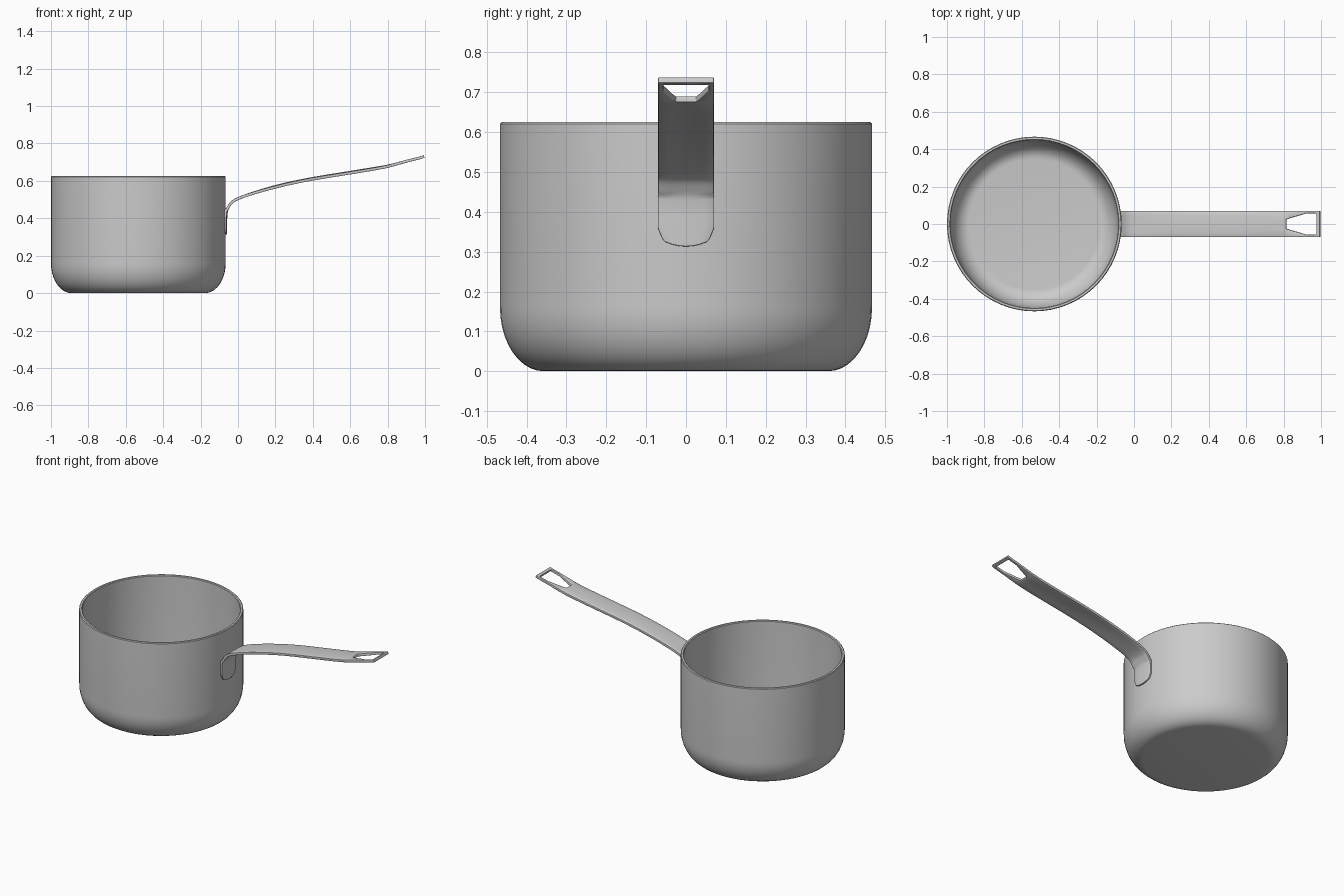
import bpy, bmesh, math
from mathutils import Vector

if "Cube" in bpy.data.objects:
    bpy.data.objects.remove(bpy.data.objects["Cube"])

CX, R, H, T = -0.533, 0.467, 0.625, 0.018


def finish(bm, name):
    bmesh.ops.recalc_face_normals(bm, faces=bm.faces)
    me = bpy.data.meshes.new(name)
    bm.to_mesh(me)
    bm.free()
    ob = bpy.data.objects.new(name, me)
    bpy.context.collection.objects.link(ob)
    return ob


def smooth(ob, angle):
    bpy.ops.object.select_all(action='DESELECT')
    ob.select_set(True)
    bpy.context.view_layer.objects.active = ob
    bpy.ops.object.shade_smooth_by_angle(angle=math.radians(angle))


def corner(r, z0, rx, rz, n=10):
    """Elliptical bottom corner, from the flat base up to the wall."""
    return [(r - rx + rx * math.sin(a), z0 + rz - rz * math.cos(a))
            for a in (math.pi / 2 * i / n for i in range(n + 1))]


# Pot body: lathed outer wall, rounded lip, inner wall
outer = [(0, 0)] + corner(R, 0, 0.11, 0.16)
lip = [(R, H - 0.004), (R - 0.004, H), (R - T + 0.004, H), (R - T, H - 0.004)]
inner = corner(R - T, 0.018, 0.10, 0.15)[::-1] + [(0, 0.018)]
bm = bmesh.new()
vs = [bm.verts.new((CX + r, 0, z)) for r, z in outer + lip + inner]
es = [bm.edges.new(p) for p in zip(vs, vs[1:])]
bmesh.ops.spin(bm, geom=vs + es, cent=(CX, 0, 0), axis=(0, 0, 1),
               angle=math.tau, steps=64, use_merge=True)
bmesh.ops.remove_doubles(bm, verts=bm.verts, dist=1e-5)
pot = finish(bm, "pot_body")
smooth(pot, 40)

# Handle strip: x, z of centre line, half width, half width of inner columns
keys = [(-0.065, 0.313, .053, .034), (-0.065, 0.36, .070, .045),
        (-0.064, 0.415, .070, .045), (-0.053, 0.457, .070, .045),
        (-0.005, 0.503, .070, .045), (0.17, 0.562, .070, .045),
        (0.36, 0.606, .070, .045), (0.60, 0.646, .070, .045),
        (0.76, 0.672, .070, .030), (0.815, 0.683, .070, .025),
        (0.92, 0.710, .070, .057), (0.978, 0.725, .070, .057),
        (0.995, 0.731, .070, .057)]
P = [Vector(k) for k in keys]
HOLE = (9, 11)


def catmull(i, t):
    a, b, c, d = P[max(i - 1, 0)], P[i], P[i + 1], P[min(i + 2, len(P) - 1)]
    v = 0.5 * (2 * b + (c - a) * t + (2 * a - 5 * b + 4 * c - d) * t * t
               + (3 * b - a - 3 * c + d) * t ** 3)
    lin = b.lerp(c, t)                      # widths stay straight
    return Vector((v[0], v[1], lin[2], lin[3]))


SUB = 5
line = [catmull(i, j / SUB) for i in range(len(P) - 1) for j in range(SUB)] + [P[-1]]
bm = bmesh.new()
rows = []
for i, p in enumerate(line):
    tan = line[min(i + 1, len(line) - 1)] - line[max(i - 1, 0)]
    n = Vector((-tan[1], tan[0])).normalized()
    # pad wraps the pot, the grip is slightly crowned, the tip is flat
    x = p[0]
    crown = 0.005 if x < -0.06 else 0.0 if x < 0 else -0.004 * max(0, min(1, x * 5, (0.9 - x) * 5))
    row = []
    for y in (-p[2], -p[3], -p[3] / 2, 0, p[3] / 2, p[3], p[2]):
        c = crown * (y / 0.07) ** 2
        dip = 0.012 * (y / p[2]) ** 2 * max(0, 1 - i / SUB)   # rounded foot
        row.append(bm.verts.new((x + n[0] * c, y, p[1] + n[1] * c + dip)))
    rows.append(row)
for i, (a, b) in enumerate(zip(rows, rows[1:])):
    in_hole = HOLE[0] * SUB <= i < HOLE[1] * SUB
    for j in range(6):
        if not (in_hole and 1 <= j <= 4):
            bm.faces.new((a[j], a[j + 1], b[j + 1], b[j]))
bmesh.ops.delete(bm, geom=[v for v in bm.verts if not v.link_faces], context='VERTS')
handle = finish(bm, "handle")
sol = handle.modifiers.new("thickness", 'SOLIDIFY')
sol.thickness, sol.offset = 0.015, 0
bev = handle.modifiers.new("soft_edges", 'BEVEL')
bev.width, bev.segments, bev.angle_limit = 0.004, 2, math.radians(50)
smooth(handle, 40)
